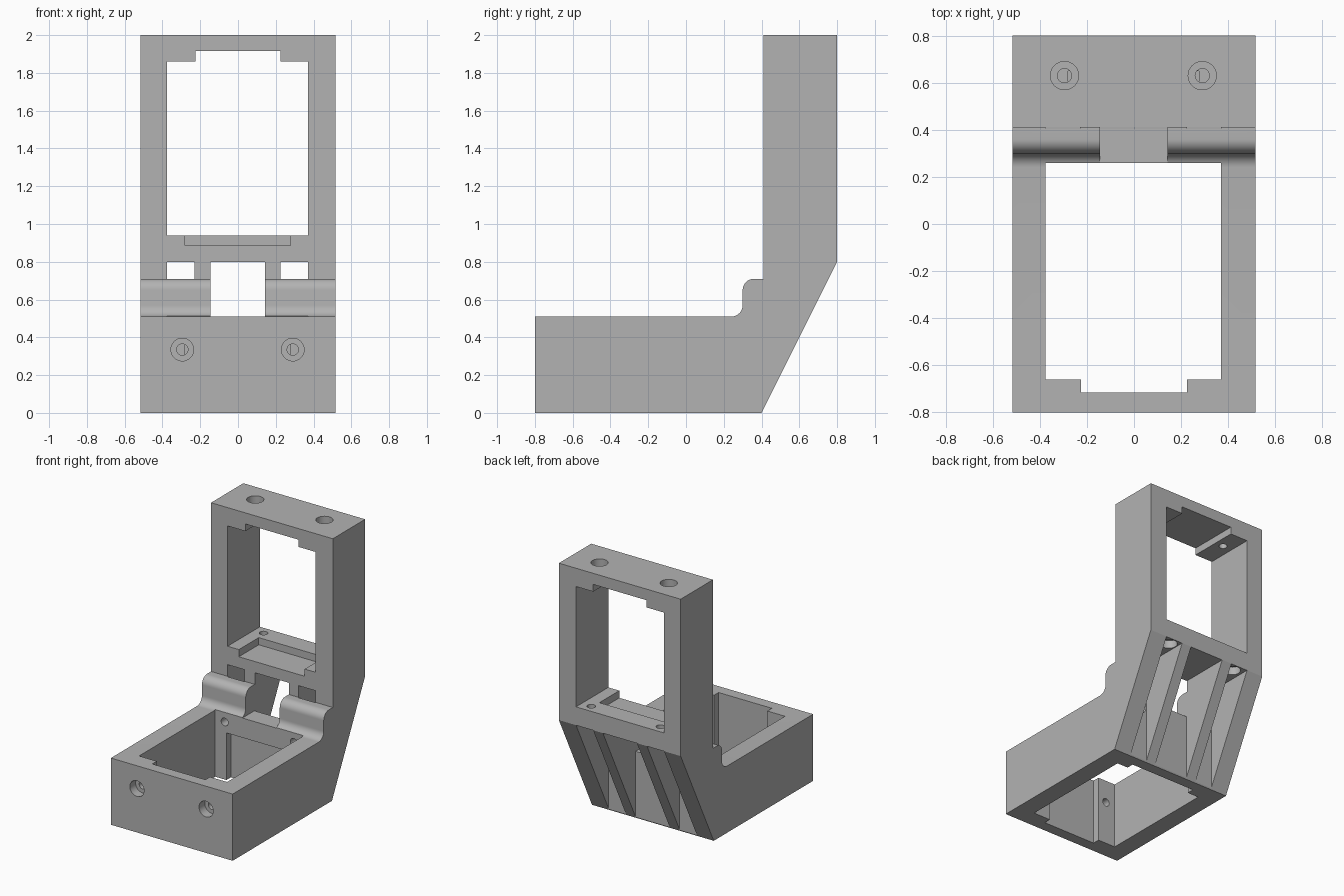
import bpy, math
from mathutils import Matrix, Vector

cube = bpy.data.objects.get("Cube")
if cube:
    bpy.data.objects.remove(cube, do_unlink=True)

grey = bpy.data.materials.new("plain grey")
grey.use_nodes = True
GREY = (0.45, 0.45, 0.45, 1)
grey.diffuse_color = GREY
grey.node_tree.nodes["Principled BSDF"].inputs["Base Color"].default_value = GREY


def prism(name, profile, x0, x1):
    """Extrude a closed (y, z) outline from x0 to x1."""
    n = len(profile)
    verts = [(x, y, z) for x in (x0, x1) for y, z in profile]
    faces = [list(range(n))[::-1], list(range(n, 2 * n))]
    faces += [(i, (i + 1) % n, n + (i + 1) % n, n + i) for i in range(n)]
    mesh = bpy.data.meshes.new(name)
    mesh.from_pydata(verts, [], faces)
    mesh.materials.append(grey)
    obj = bpy.data.objects.new(name, mesh)
    bpy.context.collection.objects.link(obj)
    return obj


def arc(cy, cz, r, a0, a1, steps=10):
    angles = [math.radians(a0 + (a1 - a0) * i / steps) for i in range(steps + 1)]
    return [(cy + r * math.cos(a), cz + r * math.sin(a)) for a in angles]


def cut(cutter):
    mod = bracket.modifiers.new("cut", "BOOLEAN")
    mod.operation = "DIFFERENCE"
    mod.solver = "EXACT"
    mod.object = cutter
    bpy.ops.object.select_all(action="DESELECT")
    bpy.context.view_layer.objects.active = bracket
    bracket.select_set(True)
    bpy.ops.object.modifier_apply(modifier=mod.name)
    bpy.data.objects.remove(cutter, do_unlink=True)


def cut_box(x0, x1, y0, y1, z0, z1):
    cut(prism("box_cutter", [(y0, z0), (y1, z0), (y1, z1), (y0, z1)], x0, x1))


def cut_hole(start, end, r):
    a, b = Vector(start), Vector(end)
    bpy.ops.mesh.primitive_cylinder_add(vertices=32, radius=r, depth=(b - a).length)
    tool = bpy.context.object
    turn = (b - a).to_track_quat("Z", "Y").to_matrix().to_4x4()
    tool.data.transform(Matrix.Translation((a + b) / 2) @ turn)
    tool.data.materials.append(grey)
    cut(tool)


# Side outline of the L-shaped bracket, with the rounded step in its corner
outline = [(-0.8, 0), (0.4, 0), (0.8, 0.8), (0.8, 2), (0.41, 2), (0.41, 0.71)]
outline += arc(0.36, 0.65, 0.06, 90, 180)
outline += arc(0.24, 0.57, 0.06, 0, -90)
outline += [(-0.8, 0.51)]
bracket = prism("bracket", outline, -0.515, 0.515)

# Lower frame: window, end notch and recess in the rear wall
cut_box(-0.375, 0.37, -0.66, 0.26, -0.1, 0.6)
cut_box(-0.225, 0.225, -0.715, -0.6, -0.1, 0.6)
cut_box(-0.28, 0.277, 0.2, 0.315, -0.1, 0.36)

# Upper frame: window, end notch and recess in the sill
cut_box(-0.375, 0.37, 0.3, 0.9, 0.94, 1.86)
cut_box(-0.225, 0.225, 0.3, 0.9, 1.8, 1.915)
cut_box(-0.28, 0.277, 0.3, 0.65, 0.885, 1.0)

# Three pockets behind the corner, leaving two ribs between them
for x0, x1 in ((-0.375, -0.23), (-0.145, 0.143), (0.225, 0.37)):
    cut_box(x0, x1, 0.405, 0.95, -0.1, 0.799)

# Central gap through the rounded step
cut_box(-0.145, 0.143, 0.25, 0.45, 0.51, 0.799)

# Counterbored screw holes in both frames
for x in (-0.295, 0.29):
    cut_hole((x, -0.9, 0.335), (x, -0.73, 0.335), 0.06)
    cut_hole((x, -0.9, 0.335), (x, -0.6, 0.335), 0.03)
    cut_hole((x, 0.63, 2.1), (x, 0.63, 1.93), 0.06)
    cut_hole((x, 0.63, 2.1), (x, 0.63, 1.8), 0.03)
    cut_hole((x, 0.2, 0.44), (x, 0.45, 0.44), 0.03)
    cut_hole((x, 0.345, 0.44), (x, 0.45, 0.44), 0.06)
    cut_hole((x, 0.73, 0.75), (x, 0.73, 1.0), 0.03)
    cut_hole((x, 0.73, 0.75), (x, 0.73, 0.86), 0.06)

bpy.ops.object.select_all(action="DESELECT")
bpy.context.view_layer.objects.active = bracket
bracket.select_set(True)
bpy.ops.object.shade_smooth_by_angle(angle=math.radians(25))
